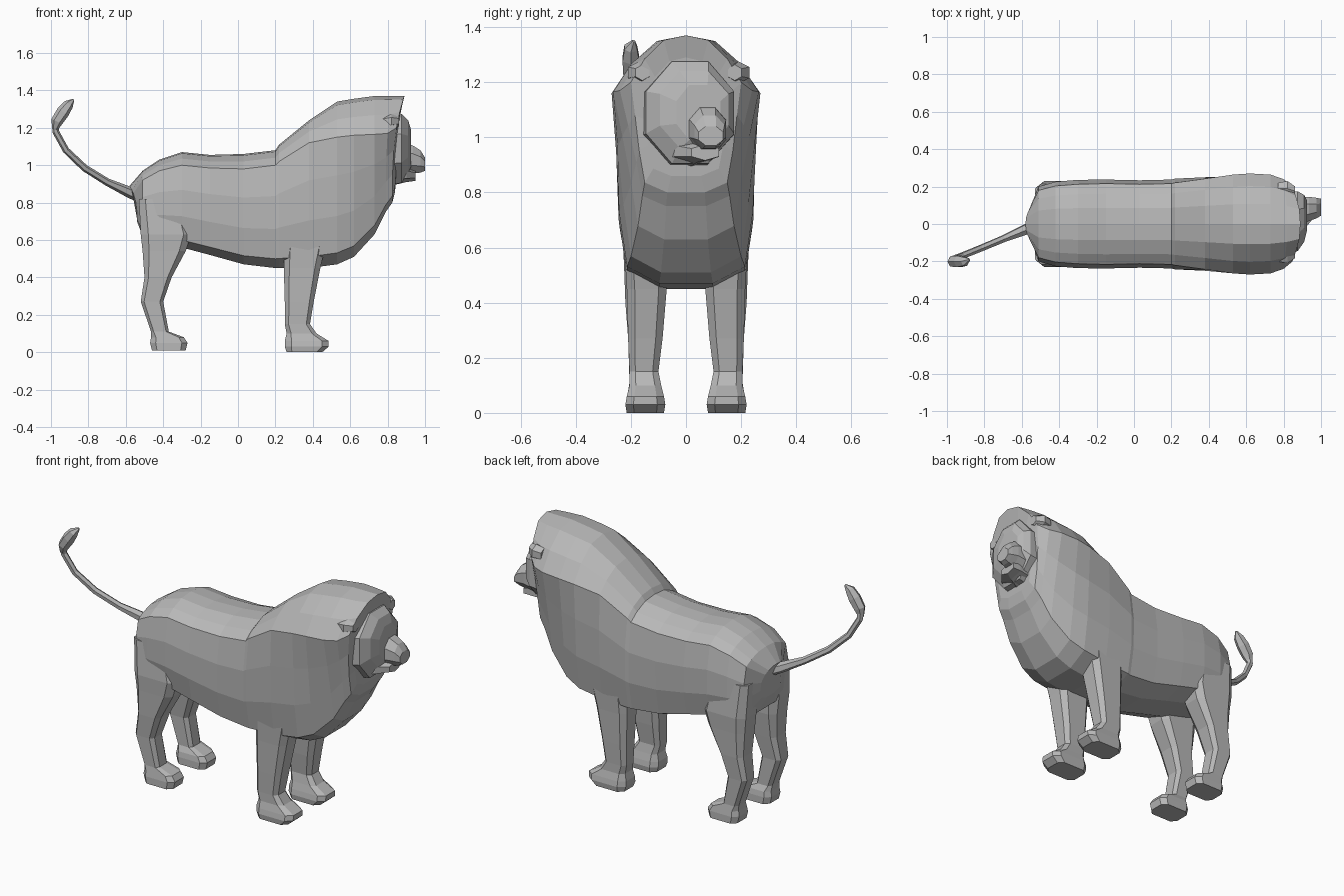
import bpy
import bmesh
from math import cos, sin, pi
from mathutils import Vector

default_cube = bpy.data.objects.get("Cube")
if default_cube:
    bpy.data.objects.remove(default_cube, do_unlink=True)

# One plain stone grey for the whole animal
grey = bpy.data.materials.new("stone_grey")
grey.use_nodes = True
colour = (.48, .48, .48, 1)
grey.diffuse_color = colour
grey.node_tree.nodes["Principled BSDF"].inputs["Base Color"].default_value = colour


def loft(name, rings):
    """Skin a closed, flat-shaded tube through equal-length rings of points."""
    bm = bmesh.new()
    loops = [[bm.verts.new(point) for point in ring] for ring in rings]
    count = len(loops[0])
    for first, second in zip(loops, loops[1:]):
        for i in range(count):
            j = (i + 1) % count
            bm.faces.new((first[i], first[j], second[j], second[i]))
    bm.faces.new(loops[0])
    bm.faces.new(loops[-1])
    bmesh.ops.recalc_face_normals(bm, faces=bm.faces)
    mesh = bpy.data.meshes.new(name)
    bm.to_mesh(mesh)
    bm.free()
    mesh.materials.append(grey)
    obj = bpy.data.objects.new(name, mesh)
    bpy.context.collection.objects.link(obj)
    return obj


def body_ring(x_top, x_low, top, ridge, base, width, shoulder, taper):
    """Mirrored cross-section: domed back, flat flanks, narrow belly."""
    rise, drop = top - ridge, ridge - base
    low = width * taper
    half = [
        (0, top),
        (.4 * shoulder * width, top - .1 * rise),
        (.75 * shoulder * width, top - .5 * rise),
        (shoulder * width, ridge),
        (width * (1 + taper) / 2, ridge - .3 * drop),
        (low, ridge - .62 * drop),
        (low * .88, base + .09 * drop),
        (low * .4, base),
        (0, base),
    ]
    outline = half + [(-y, z) for y, z in reversed(half[1:-1])]
    ring = []
    for y, z in outline:
        lean = ((z - base) / (top - base)) ** 3
        ring.append((x_low + (x_top - x_low) * lean, y, z))
    return ring


# Body and mane: top x, bottom x, top, ridge, base, width, shoulder, taper
hips = [
    (-.58, -.54, .89, .85, .70, .10, .8, .95),
    (-.51, -.51, .97, .92, .62, .20, .9, 1),
    (-.42, -.42, 1.03, .97, .59, .226, .9, 1),
    (-.3, -.3, 1.07, 1, .56, .236, .9, 1),
    (-.15, -.15, 1.055, .985, .52, .24, .9, .98),
    (.03, .03, 1.06, .98, .47, .236, .9, .98),
    (.2, .2, 1.08, 1, .45, .24, .9, .98),
]
mane = [
    (.22, .22, 1.11, 1.02, .45, .245, .9, .98),
    (.38, .38, 1.24, 1.12, .45, .255, .95, .96),
    (.53, .53, 1.34, 1.15, .47, .264, 1, .92),
    (.62, .62, 1.355, 1.16, .51, .27, 1, .84),
    (.73, .73, 1.37, 1.165, .63, .264, 1, .75),
    (.82, .79, 1.37, 1.17, .75, .24, 1, .75),
    (.89, .825, 1.37, 1.2, .8, .2, 1, .85),
    (.87, .84, 1.29, 1.15, .86, .15, 1, .9),
]
loft("body_and_mane", [body_ring(*station) for station in hips + mane])


def leg_ring(z, back, front, inner, outer, side):
    """Rectangle with chamfered corners."""
    x, y = (back + front) / 2, (inner + outer) / 2
    a, b = (front - back) / 2, (outer - inner) / 2
    corners = [(a, b * .6), (a * .7, b), (-a * .7, b), (-a, b * .6)]
    corners += [(-u, -v) for u, v in corners]
    return [(x + u, side * (y + v), z) for u, v in corners]


# Legs: height, back, front, inner, outer
hind = [
    (.82, -.53, -.3, .08, .215),
    (.63, -.52, -.25, .07, .23),
    (.54, -.51, -.28, .07, .225),
    (.4, -.5, -.355, .085, .22),
    (.27, -.52, -.4, .1, .21),
    (.11, -.465, -.37, .1, .205),
    (.08, -.465, -.29, .085, .21),
    (.05, -.47, -.27, .08, .215),
    (0.01, -.46, -.28, .08, .215),
]
fore = [
    (.7, .25, .5, .08, .23),
    (.45, .245, .44, .07, .215),
    (.27, .25, .405, .085, .21),
    (.15, .25, .385, .1, .205),
    (.1, .26, .42, .09, .205),
    (.06, .25, .485, .08, .215),
    (.03, .25, .485, .075, .22),
    (0, .26, .45, .08, .215),
]
for label, side in (("left", 1), ("right", -1)):
    loft(label + "_hind_leg", [leg_ring(*row, side) for row in hind])
    loft(label + "_front_leg", [leg_ring(*row, side) for row in fore])


def head_ring(x, y, z, wide, high, sides=8):
    """Upright polygon facing forwards."""
    turns = [2 * pi * (i + .5) / sides for i in range(sides)]
    return [(x, y + wide * cos(t) / cos(pi / sides),
             z + high * sin(t) / cos(pi / sides)) for t in turns]


# Head, turned slightly to one side: x, y, z, half width, half height
loft("face", [head_ring(*row) for row in (
    (.76, 0, 1.08, .17, .19),
    (.875, .015, 1.09, .16, .185),
    (.91, .03, 1.1, .125, .14),
    (.925, .045, 1.09, .08, .1),
)])
loft("muzzle", [head_ring(*row) for row in (
    (.86, .065, 1.03, .08, .1),
    (.935, .08, 1.03, .065, .075),
    (.975, .085, 1.02, .055, .06),
    (1, .09, 1.005, .045, .035),
)])
loft("jaw", [head_ring(*row, 6) for row in (
    (.82, .01, .96, .1, .06),
    (.9, .04, .95, .08, .035),
    (.95, .07, .945, .05, .025),
)])

# Ears: small blunt cones lying against the mane
for label, y in (("left", .19), ("right", -.17)):
    loft(label + "_ear", [head_ring(*row, 6) for row in (
        (.77, y, 1.23, .03, .03),
        (.82, y, 1.235, .04, .035),
        (.86, y * .93, 1.235, .025, .025),
    )])


def tube(name, path, sides=6):
    """Sweep a polygon along points given as (x, y, z, radius)."""
    points = [Vector(row[:3]) for row in path]
    rings = []
    for i, row in enumerate(path):
        along = points[min(i + 1, len(path) - 1)] - points[max(i - 1, 0)]
        across = along.cross(Vector((0, 1, 0))).normalized()
        other = along.cross(across).normalized()
        turns = [2 * pi * k / sides for k in range(sides)]
        rings.append([points[i] + row[3] * (across * cos(t) + other * sin(t))
                      for t in turns])
    return loft(name, rings)


# Tail and its tuft
tube("tail", [
    (-.5, 0, .83, .04),
    (-.58, -.03, .855, .03),
    (-.7, -.08, .91, .02),
    (-.82, -.13, .985, .019),
    (-.92, -.17, 1.08, .018),
    (-.975, -.19, 1.18, .018),
    (-.975, -.195, 1.23, .018),
])
tube("tail_tuft", [
    (-.98, -.195, 1.19, .015),
    (-.968, -.2, 1.235, .032),
    (-.935, -.2, 1.285, .035),
    (-.905, -.2, 1.325, .027),
    (-.88, -.19, 1.35, .006),
])
